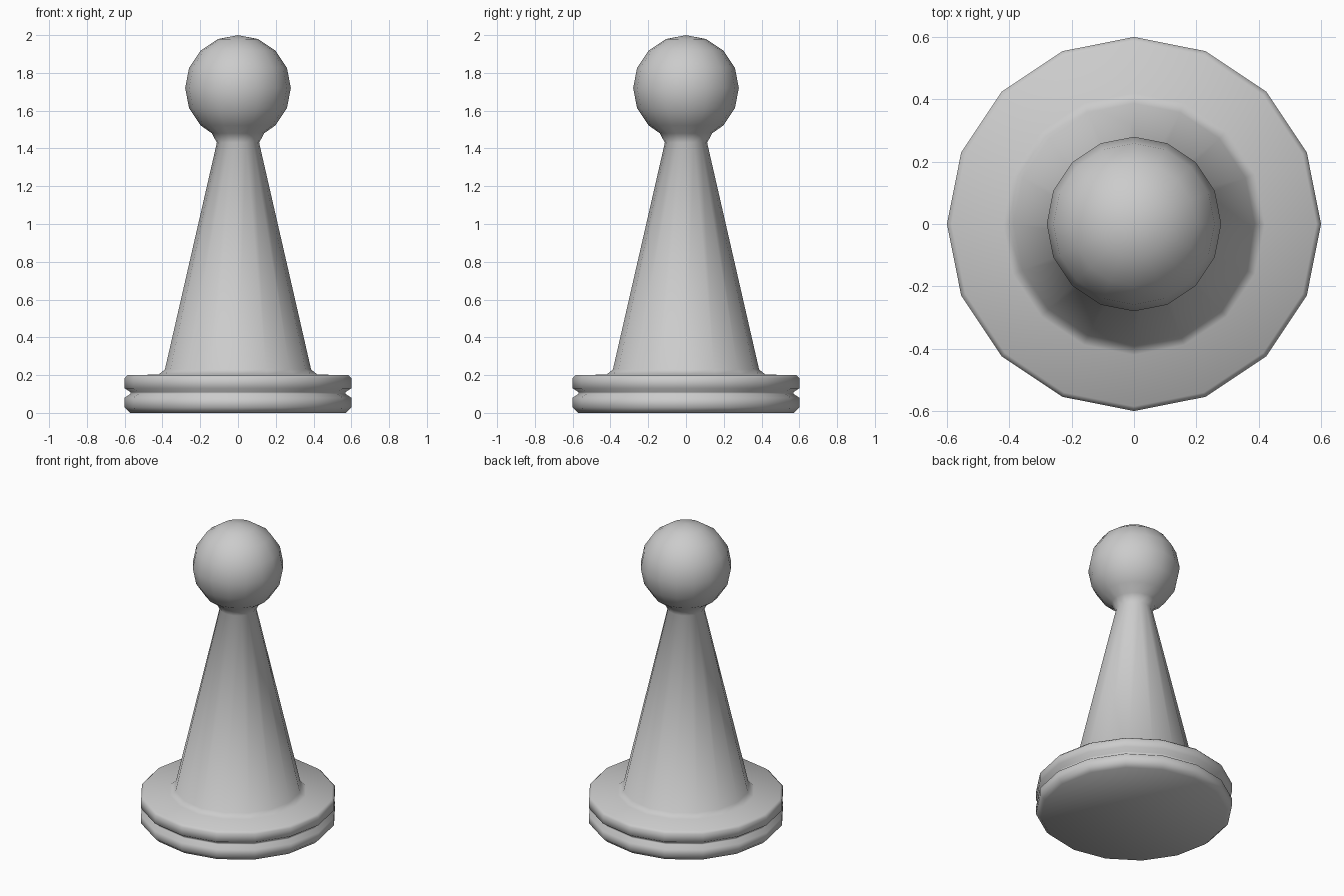
import bpy, bmesh
from math import cos, sin, pi, radians

if "Cube" in bpy.data.objects:
    bpy.data.objects.remove(bpy.data.objects["Cube"])

SIDES = 16
HEAD_R, HEAD_Z = 0.28, 1.72

# Half profile (radius, z): grooved base, then tapered body and neck
profile = [
    (0.57, 0.0), (0.60, 0.03), (0.60, 0.08),
    (0.57, 0.10), (0.57, 0.11),
    (0.60, 0.13), (0.60, 0.185), (0.585, 0.20),
    (0.42, 0.203), (0.387, 0.23),
    (0.112, 1.43), (0.138, 1.48),
]
# Ball head, rings every 22.5 degrees
for i in range(-2, 4):
    a = i * pi / 8
    profile.append((HEAD_R * cos(a), HEAD_Z + HEAD_R * sin(a)))

bm = bmesh.new()
rings = [[bm.verts.new((r * cos(2 * pi * k / SIDES), r * sin(2 * pi * k / SIDES), z))
          for k in range(SIDES)] for r, z in profile]
top = bm.verts.new((0, 0, HEAD_Z + HEAD_R))

# Skin the rings, close the bottom and the crown of the head
bm.faces.new(rings[0][::-1])
for k in range(SIDES):
    n = (k + 1) % SIDES
    for lo, hi in zip(rings, rings[1:]):
        bm.faces.new((lo[k], lo[n], hi[n], hi[k]))
    bm.faces.new((rings[-1][k], rings[-1][n], top))
bmesh.ops.recalc_face_normals(bm, faces=bm.faces)

mesh = bpy.data.meshes.new("game_piece")
bm.to_mesh(mesh)
bm.free()
piece = bpy.data.objects.new("game_piece", mesh)
bpy.context.collection.objects.link(piece)

# Smooth shading with crisp creases
bpy.context.view_layer.objects.active = piece
piece.select_set(True)
bpy.ops.object.shade_smooth_by_angle(angle=radians(60))
